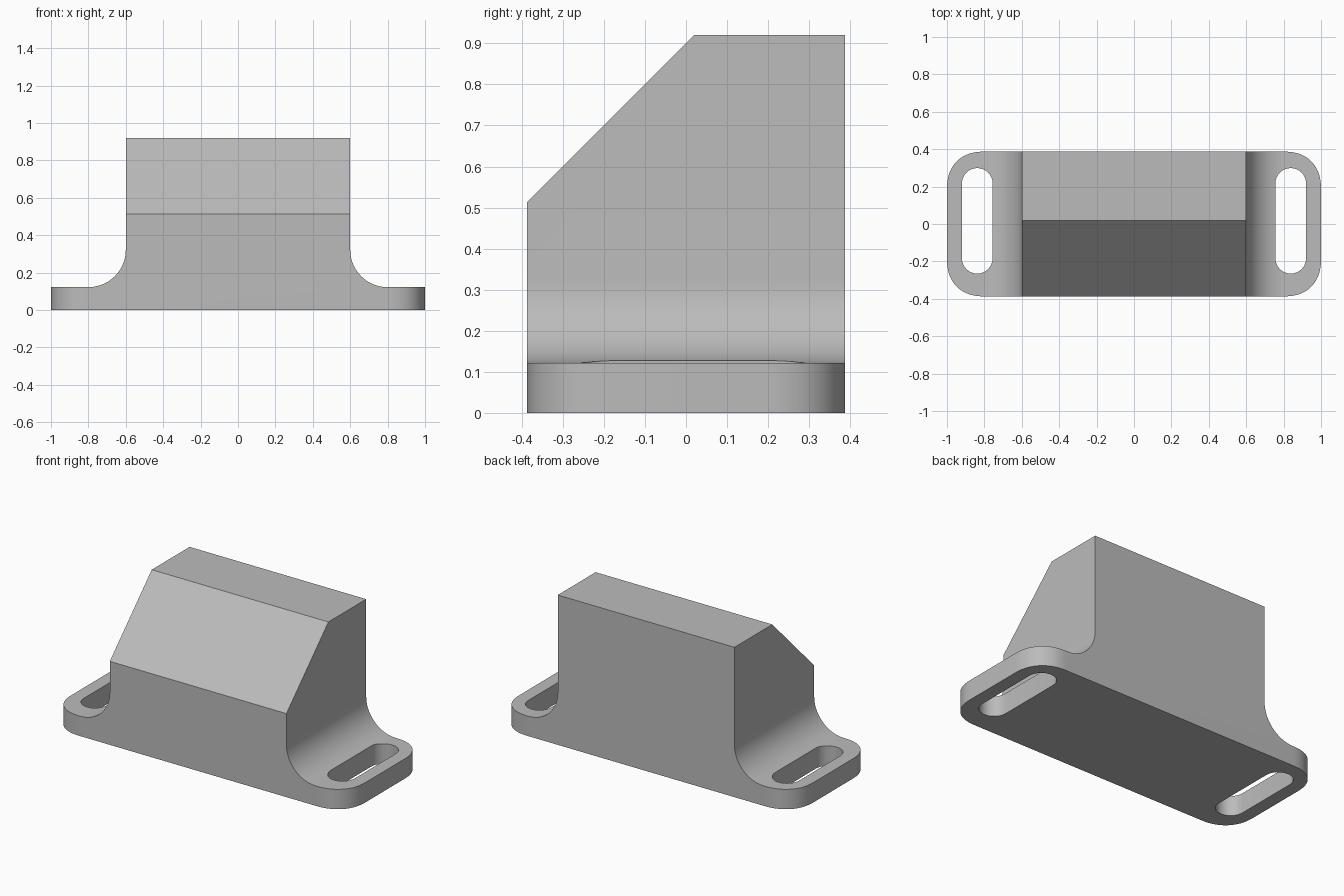
import bpy, bmesh
from math import cos, sin, pi, radians
from mathutils import Vector

cube = bpy.data.objects.get("Cube")
if cube:
    bpy.data.objects.remove(cube, do_unlink=True)

HALF_DEPTH, HEIGHT, PLATE, BODY = 0.387, 0.92, 0.122, 0.6
RADIUS, STEPS = 0.2, 16

grey = bpy.data.materials.new("light grey")
grey.use_nodes = True
colour = (0.5, 0.5, 0.5, 1)
grey.diffuse_color = colour
grey.node_tree.nodes["Principled BSDF"].inputs["Base Color"].default_value = colour


def arc(cx, cy, r, start, end, power=2.0):
    """Quarter or half round, squared off slightly when power exceeds 2."""
    pts = []
    for i in range(STEPS + 1):
        a = radians(start + (end - start) * i / STEPS)
        c, s = cos(a), sin(a)
        k = (abs(c) ** power + abs(s) ** power) ** (-1 / power)
        pts.append((cx + r * k * c, cy + r * k * s))
    return pts


def prism(name, points, place, low, high):
    """Extrude a closed 2D outline; place maps (u, v, depth) to a position."""
    bm = bmesh.new()
    face = bm.faces.new([bm.verts.new(place(u, v, low)) for u, v in points])
    extruded = bmesh.ops.extrude_face_region(bm, geom=[face])["geom"]
    shift = Vector(place(0, 0, high)) - Vector(place(0, 0, low))
    bmesh.ops.translate(bm, vec=shift,
                        verts=[g for g in extruded if isinstance(g, bmesh.types.BMVert)])
    bmesh.ops.recalc_face_normals(bm, faces=bm.faces)
    mesh = bpy.data.meshes.new(name)
    bm.to_mesh(mesh)
    bm.free()
    mesh.materials.append(grey)
    obj = bpy.data.objects.new(name, mesh)
    bpy.context.collection.objects.link(obj)
    return obj


def cut(target, cutter, operation):
    mod = target.modifiers.new(cutter.name, 'BOOLEAN')
    mod.operation, mod.solver, mod.object = operation, 'EXACT', cutter
    bpy.context.view_layer.objects.active = target
    bpy.ops.object.modifier_apply(modifier=mod.name)
    bpy.data.objects.remove(cutter, do_unlink=True)


# Body and flanges: front silhouette with concave fillets
half = [(1.1, 0), (1.1, PLATE)]
half += arc(BODY + RADIUS, PLATE + RADIUS, RADIUS, 270, 180)
half += [(BODY, HEIGHT)]
front = half + [(-x, z) for x, z in reversed(half)]
body = prism("mounting_block", front, lambda u, v, d: (u, d, v), -0.5, 0.5)

# Rounded footprint
corner = arc(1 - RADIUS, HALF_DEPTH - RADIUS, RADIUS, 0, 90, 2.3)
right = [(x, -y) for x, y in reversed(corner)] + corner
outline = right + [(-x, -y) for x, y in right]
cut(body, prism("footprint", outline, lambda u, v, d: (u, v, d), -0.1, 1.1), 'INTERSECT')

# Sloped upper front
wedge = [(-0.585, 0.315), (0.22, 1.12), (-0.585, 1.12)]
cut(body, prism("slope", wedge, lambda u, v, d: (d, u, v), -0.8, 0.8), 'DIFFERENCE')

# Mounting slots through both flanges
for side in (-1, 1):
    x = side * 0.838
    slot = arc(x, 0.217, 0.082, 0, 180) + arc(x, -0.183, 0.082, 180, 360)
    cut(body, prism("slot", slot, lambda u, v, d: (u, v, d), -0.1, 0.4), 'DIFFERENCE')

# Smooth rounds with crisp edges
bpy.ops.object.select_all(action='DESELECT')
body.select_set(True)
bpy.context.view_layer.objects.active = body
bpy.ops.object.shade_smooth_by_angle(angle=radians(30))
